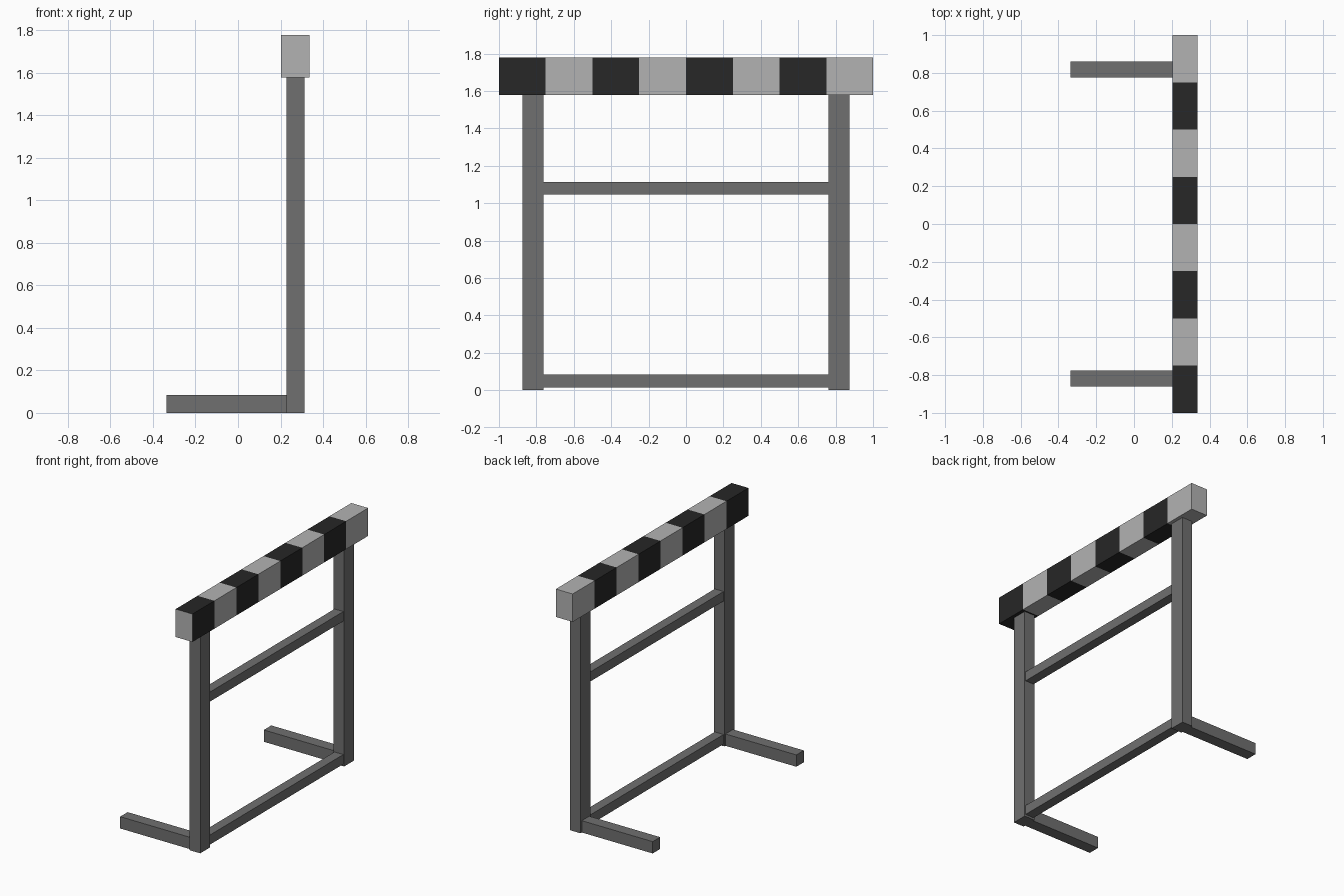
import bpy, bmesh
from mathutils import Vector

if "Cube" in bpy.data.objects:
    bpy.data.objects.remove(bpy.data.objects["Cube"])


def material(name, v):
    m = bpy.data.materials.new(name)
    m.diffuse_color = (v, v, v, 1)
    m.use_nodes = True
    m.node_tree.nodes["Principled BSDF"].inputs["Base Color"].default_value = m.diffuse_color
    return m


DARK = material("dark_grey", 0.16)
LIGHT = material("light_grey", 0.45)
BLACK = material("black", 0.02)


def box(name, x, y, z, mats=(DARK,), cuts=0):
    """Box from (min, max) ranges, optionally sliced along y into equal bands."""
    me = bpy.data.meshes.new(name)
    bm = bmesh.new()
    bmesh.ops.create_cube(bm, size=1)
    for v in bm.verts:
        v.co = Vector([r[0] + (c + 0.5) * (r[1] - r[0]) for r, c in zip((x, y, z), v.co)])
    for i in range(1, cuts + 1):
        py = y[0] + (y[1] - y[0]) * i / (cuts + 1)
        bmesh.ops.bisect_plane(bm, geom=bm.verts[:] + bm.edges[:] + bm.faces[:],
                               plane_co=(0, py, 0), plane_no=(0, 1, 0))
    # alternate stripes on the long sides; end caps stay light
    if len(mats) > 1:
        step = (y[1] - y[0]) / (cuts + 1)
        for f in bm.faces:
            band = int((f.calc_center_median().y - y[0]) / step)
            f.material_index = 1 if abs(f.normal.y) > 0.5 else band % 2
    bm.to_mesh(me)
    bm.free()
    for m in mats:
        me.materials.append(m)
    ob = bpy.data.objects.new(name, me)
    bpy.context.collection.objects.link(ob)
    return ob


# striped top board
box("top_board", (0.203, 0.337), (-1, 1), (1.577, 1.778), (BLACK, LIGHT), 7)

# posts and feet on both sides
for side, s in (("near", -1), ("far", 1)):
    box(side + "_post", (0.228, 0.312), sorted((s * 0.763, s * 0.875)), (0, 1.577))
    box(side + "_foot", (-0.337, 0.228), sorted((s * 0.775, s * 0.86)), (0, 0.085))

# cross rails between the posts
for name, z in (("lower_rail", 0.015), ("middle_rail", 1.045)):
    box(name, (0.235, 0.305), (-0.763, 0.763), (z, z + 0.069))
